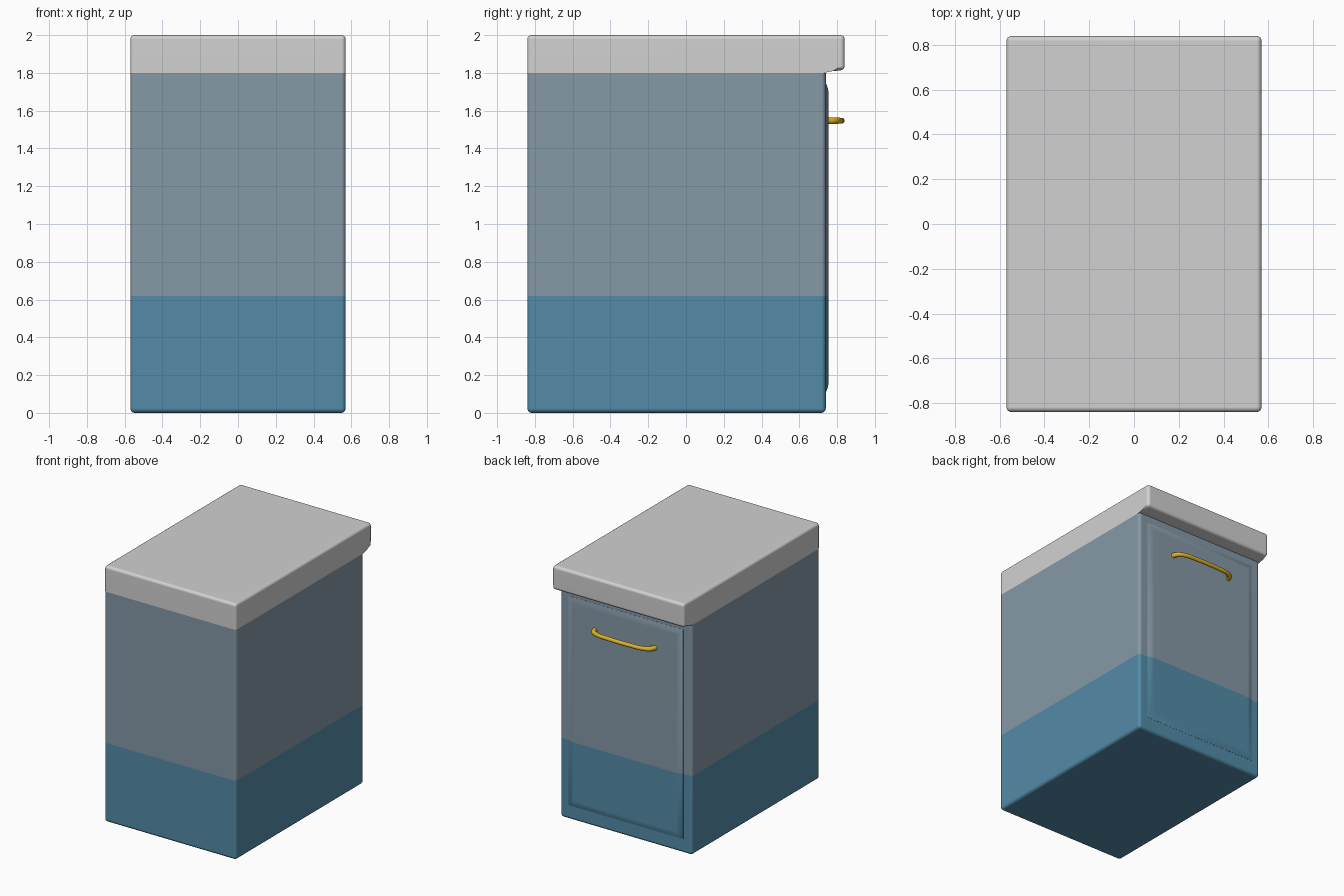
import bpy, bmesh

if "Cube" in bpy.data.objects:
    bpy.data.objects.remove(bpy.data.objects["Cube"])


def material(name, rgb):
    m = bpy.data.materials.new(name)
    m.diffuse_color = (*rgb, 1)
    m.use_nodes = True
    m.node_tree.nodes["Principled BSDF"].inputs["Base Color"].default_value = m.diffuse_color
    return m


grey = material("light grey", (0.64, 0.64, 0.64))
slate = material("slate blue grey", (0.238, 0.32, 0.385))
blue = material("deep blue", (0.088, 0.26, 0.39))
gold = material("gold", (0.72, 0.45, 0.02))

HALF = 0.57      # half width
SEAM = 1.80      # where the top slab starts
SPLIT = 0.62     # where the blue lower band ends


def smooth(ob, weighted=True):
    bpy.ops.object.select_all(action='DESELECT')
    ob.select_set(True)
    bpy.context.view_layer.objects.active = ob
    bpy.ops.object.shade_smooth_by_angle(angle=0.7)
    if weighted:
        mod = ob.modifiers.new("weighted", 'WEIGHTED_NORMAL')
        mod.keep_sharp = True


def finish(bm, name, mats):
    """Two materials: split the mesh by height, lower part gets the first."""
    if len(mats) == 2:
        geom = bm.verts[:] + bm.edges[:] + bm.faces[:]
        bmesh.ops.bisect_plane(bm, geom=geom, plane_co=(0, 0, SPLIT), plane_no=(0, 0, 1))
    bmesh.ops.recalc_face_normals(bm, faces=bm.faces[:])
    for f in bm.faces:
        if len(mats) == 2 and f.calc_center_median().z > SPLIT:
            f.material_index = 1
    me = bpy.data.meshes.new(name)
    bm.to_mesh(me)
    bm.free()
    ob = bpy.data.objects.new(name, me)
    bpy.context.collection.objects.link(ob)
    for m in mats:
        me.materials.append(m)
    smooth(ob)
    return ob


def extruded(profile, seam_edge, radius):
    """Extrude a (y, z) profile across x and round every sharp edge off the seam."""
    bm = bmesh.new()
    face = bm.faces.new([bm.verts.new((-HALF, y, z)) for y, z in profile])
    res = bmesh.ops.extrude_face_region(bm, geom=[face])
    for v in res["geom"]:
        if isinstance(v, bmesh.types.BMVert):
            v.co.x = HALF
    bmesh.ops.recalc_face_normals(bm, faces=bm.faces[:])
    edges = [e for e in bm.edges
             if e.calc_face_angle(0) > 0.8 and not all(seam_edge(v.co) for v in e.verts)]
    bmesh.ops.bevel(bm, geom=edges, offset=radius, segments=4, profile=0.5, affect='EDGES')
    return bm


# cabinet body, blue below and slate above
body = extruded([(-0.84, 0), (0.74, 0), (0.74, SEAM), (-0.84, SEAM)],
                lambda c: c.z > SEAM - 0.01, 0.024)
finish(body, "body", [blue, slate])

# top slab overhanging at the back
slab = extruded([(-0.84, SEAM), (0.73, SEAM), (0.78, 1.81), (0.84, 1.815), (0.84, 2), (-0.84, 2)],
                lambda c: c.z < SEAM + 0.012 and c.y < 0.8, 0.022)
finish(slab, "top_slab", [grey])

# softly raised panel on the back
bm = bmesh.new()
rings = []
for inset, y in [(0, 0.73), (0, 0.741), (0.012, 0.746), (0.03, 0.752), (0.05, 0.755)]:
    x, z0, z1 = 0.495 - inset, 0.11 + inset, 1.745 - inset
    rings.append([bm.verts.new((px, y, pz)) for px, pz in
                  [(-x, z0), (x, z0), (x, z1), (-x, z1)]])
for a, b in zip(rings, rings[1:]):
    for i in range(4):
        j = (i + 1) % 4
        bm.faces.new([a[i], a[j], b[j], b[i]])
bm.faces.new(rings[-1])
bm.faces.new(rings[0][::-1])
finish(bm, "back_panel", [blue, slate])

# bowed gold handle
half = [(0.262, 0.748, 1.2), (0.245, 0.787, 1.15), (0.2, 0.812, 1.0), (0.1, 0.822, 1.0)]
path = [(-x, y, r) for x, y, r in half] + [(0, 0.824, 1.0)] + half[::-1]
cu = bpy.data.curves.new("handle", 'CURVE')
cu.dimensions = '3D'
cu.bevel_depth = 0.016
cu.bevel_resolution = 3
cu.resolution_u = 6
cu.use_fill_caps = True
sp = cu.splines.new('BEZIER')
sp.bezier_points.add(len(path) - 1)
for p, (x, y, r) in zip(sp.bezier_points, path):
    p.co = (x, y, 1.547)
    p.radius = r
    p.handle_left_type = p.handle_right_type = 'AUTO'
handle = bpy.data.objects.new("handle", cu)
bpy.context.collection.objects.link(handle)
cu.materials.append(gold)
bpy.ops.object.select_all(action='DESELECT')
handle.select_set(True)
bpy.context.view_layer.objects.active = handle
bpy.ops.object.convert(target='MESH')
smooth(bpy.context.view_layer.objects.active, False)
